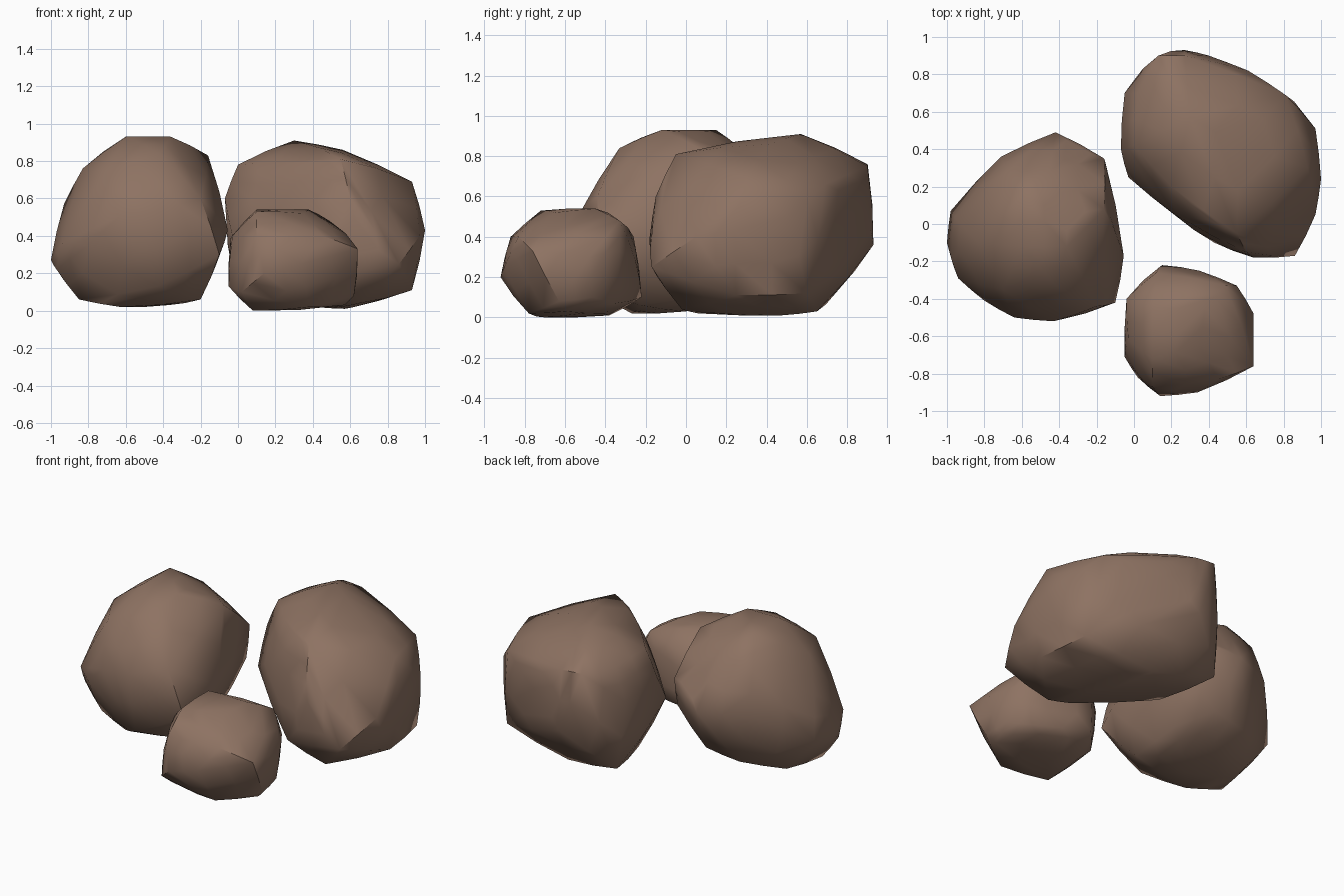
import bpy, bmesh
from mathutils import Vector

brown = bpy.data.materials.new("brown_stone")
brown.diffuse_color = (0.27, 0.17, 0.123, 1)


def rock(name, corners, bulge=0.03):
    """Hull around the corner points, refined once with gently rounded faces."""
    bm = bmesh.new()
    for c in corners:
        bm.verts.new(c)
    bmesh.ops.convex_hull(bm, input=bm.verts[:])
    bmesh.ops.delete(bm, geom=[v for v in bm.verts if not v.link_faces], context='VERTS')
    bmesh.ops.triangulate(bm, faces=bm.faces[:])
    bmesh.ops.recalc_face_normals(bm, faces=bm.faces[:])
    bm.normal_update()
    bm.verts.index_update()
    bm.edges.index_update()
    lo = [min(c[i] for c in corners) for i in range(3)]
    hi = [max(c[i] for c in corners) for i in range(3)]
    verts = [v.co.copy() for v in bm.verts]
    n = len(verts)
    # edge midpoints pushed outward along the corner normals
    for e in bm.edges:
        a, b = e.verts
        d = b.co - a.co
        m = (a.co + b.co) / 2 + (b.normal * d.dot(b.normal) - a.normal * d.dot(a.normal)) * bulge
        verts.append(Vector([min(max(m[i], lo[i]), hi[i]) for i in range(3)]))
    faces = []
    for f in bm.faces:
        v = [l.vert.index for l in f.loops]
        m = [n + l.edge.index for l in f.loops]
        faces += [(v[0], m[0], m[2]), (m[0], v[1], m[1]), (m[1], v[2], m[2]), tuple(m)]
    bm.free()
    mesh = bpy.data.meshes.new(name)
    mesh.from_pydata(verts, [], faces)
    mesh.materials.append(brown)
    ob = bpy.data.objects.new(name, mesh)
    bpy.context.collection.objects.link(ob)
    for p in mesh.polygons:
        p.use_smooth = True
    mesh.set_sharp_from_angle(angle=0.85)
    return ob


# left rock: rounded, with a shoulder at the right
rock("left_rock", [
    (-1, -.1, .27), (-.98, .07, .3), (-.94, -.29, .36), (-.97, -.2, .22), (-.93, 0, .57),
    (-.83, -.1, .76), (-.6, -.12, .93), (-.6, .15, .93), (-.36, .05, .91), (-.36, -.12, .93),
    (-.42, -.33, .84), (-.16, .08, .83), (-.16, .35, .6), (-.3, .4, .6), (-.42, .49, .5),
    (-.71, .36, .5), (-.68, .28, .76), (-.45, .28, .83), (-.15, .3, .4), (-.1, 0, .55),
    (-.055, -.17, .43), (-.18, -.12, .74), (-.1, -.42, .3), (-.2, -.44, .6),
    (-.43, -.52, .53), (-.64, -.5, .5), (-.8, -.41, .35), (-.7, -.35, .75), (-.2, -.22, .06),
    (-.22, .12, .12), (-.37, 0, .03), (-.63, -.27, .02), (-.85, -.2, .06), (-.8, .1, .08),
    (-.6, .3, .15), (-.37, .32, .19), (-.43, -.45, .13)])

# large back rock: long, running diagonally
rock("back_rock", [
    (-.07, .4, .6), (-.05, .7, .55), (0, .42, .78), (.02, .7, .76), (.3, .57, .91),
    (.56, .42, .86), (.13, .9, .76), (.27, .9, .75), (.27, .93, .36), (.4, .9, .5),
    (.61, .82, .6), (.81, .69, .66), (.97, .51, .5), (.93, .3, .69), (1, .24, .43),
    (.97, .05, .4), (.86, -.17, .25), (.64, -.18, .4), (.55, -.05, .81), (.4, .02, .79),
    (.6, -.15, .6), (.43, -.1, .17), (.22, .05, .57), (-.03, .25, .4), (.2, .2, .79),
    (.93, .25, .11), (.88, .6, .12), (.57, .47, .01), (.4, .65, .03), (.55, .06, .02),
    (.1, .35, .08), (-.01, .73, .11), (.65, -.02, .04)])

# small front rock
rock("front_rock", [
    (-.05, -.71, .13), (-.03, -.62, .4), (-.04, -.4, .38), (.1, -.45, .54), (.38, -.45, .54),
    (.1, -.72, .53), (.35, -.65, .52), (.49, -.33, .48), (.15, -.22, .1), (.35, -.25, .28),
    (.12, -.26, .4), (.55, -.33, .33), (.64, -.48, .3), (.64, -.76, .33), (.6, -.46, .1),
    (.5, -.35, .07), (.62, -.63, .08), (.57, -.6, .03), (.38, -.78, .02), (.34, -.9, .25),
    (.45, -.83, .4), (.14, -.92, .2), (.1, -.87, .4), (.02, -.82, .1), (.08, -.7, 0),
    (.1, -.38, .01), (.35, -.4, .02), (0, -.4, .1)])
